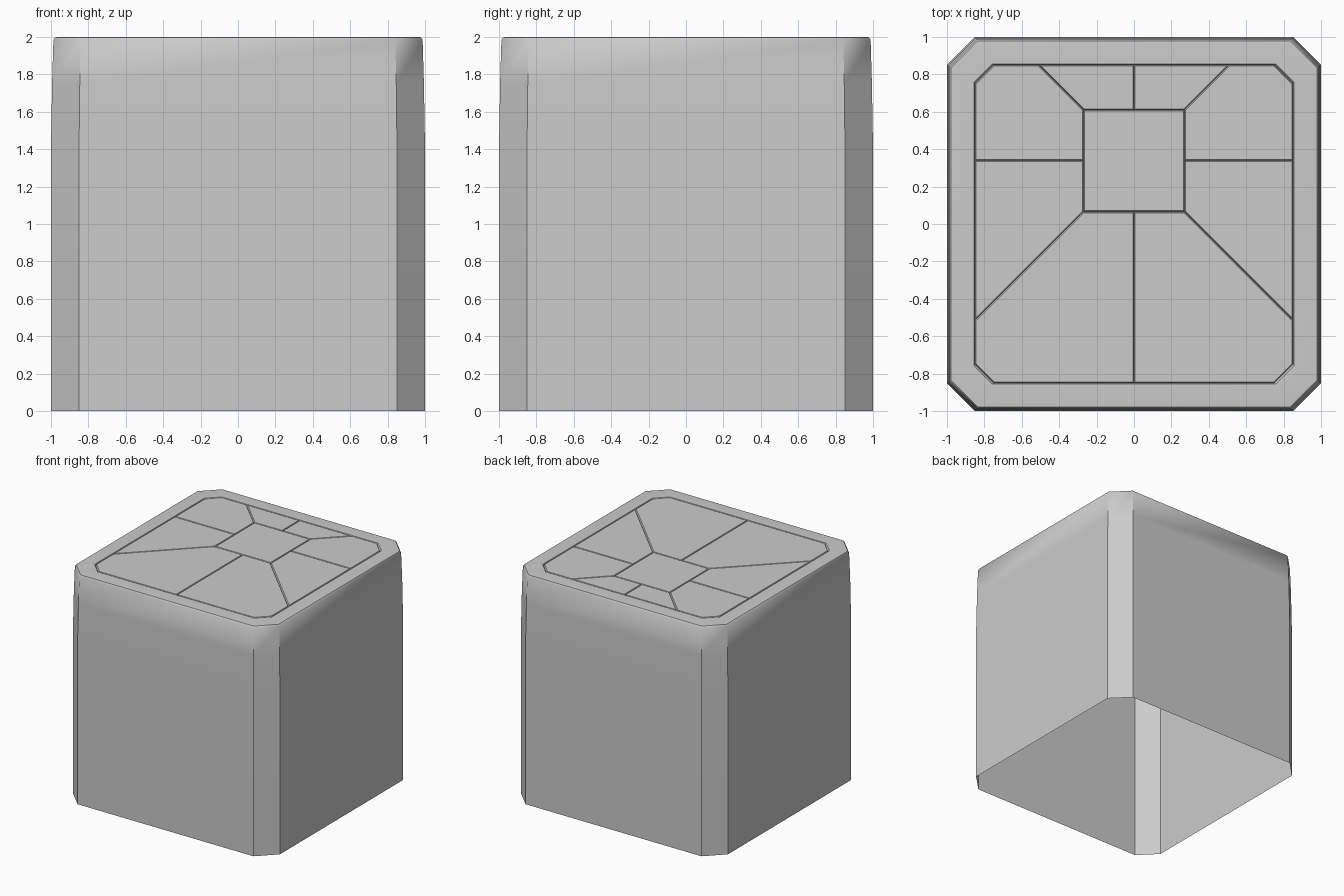
import bpy, bmesh

if "Cube" in bpy.data.objects:
    bpy.data.objects.remove(bpy.data.objects["Cube"])

GROOVE_Z = 1.985


def finish(bm, name, angle):
    mesh = bpy.data.meshes.new(name)
    bm.to_mesh(mesh)
    bm.free()
    obj = bpy.data.objects.new(name, mesh)
    bpy.context.collection.objects.link(obj)
    bpy.ops.object.select_all(action='DESELECT')
    obj.select_set(True)
    bpy.context.view_layer.objects.active = obj
    bpy.ops.object.shade_smooth_by_angle(angle=angle)
    return obj


def octagon(bm, half, cut, z):
    a, b = half, half - cut
    pts = [(b, -a), (a, -b), (a, b), (b, a), (-b, a), (-a, b), (-a, -b), (-b, -a)]
    return [bm.verts.new((x, y, z)) for x, y in pts]


# shell: open-bottomed chamfered body with slightly drawn-in top and flat rim
bm = bmesh.new()
profile = [(1.0, 0.15, 0), (1.0, 0.15, 1.4), (0.994, 0.148, 1.75),
           (0.987, 0.146, 1.983), (0.978, 0.142, 1.998), (0.955, 0.13, 2.0),
           (0.856, 0.10, 2.0), (0.85, 0.10, GROOVE_Z)]
rings = [octagon(bm, *p) for p in profile]
for low, high in zip(rings, rings[1:]):
    for i in range(8):
        j = (i + 1) % 8
        bm.faces.new((low[i], low[j], high[j], high[i]))
finish(bm, "body_shell", 0.7)

# top panels: each outline rises from the groove floor to the rim height
half_panels = [
    [(0, .61), (.27, .61), (.51, .85), (0, .85)],
    [(.27, .61), (.27, .34), (.85, .34), (.85, .75), (.75, .85), (.51, .85)],
    [(.27, .34), (.27, .065), (.85, -.515), (.85, .34)],
    [(.27, .065), (0, .065), (0, -.85), (.75, -.85), (.85, -.75), (.85, -.515)],
]
centre = [(-.27, .065), (.27, .065), (.27, .61), (-.27, .61)]
panels = [centre] + half_panels + [[(-x, y) for x, y in p] for p in half_panels]

bm = bmesh.new()
for p in panels:
    face = bm.faces.new([bm.verts.new((x, y, GROOVE_Z)) for x, y in p])
    face.normal_update()
    if face.normal.z < 0:
        face.normal_flip()
        face.normal_update()
bmesh.ops.inset_individual(bm, faces=bm.faces[:], thickness=0.006,
                           depth=2.0 - GROOVE_Z, use_even_offset=True)
finish(bm, "top_panels", 0.5)
